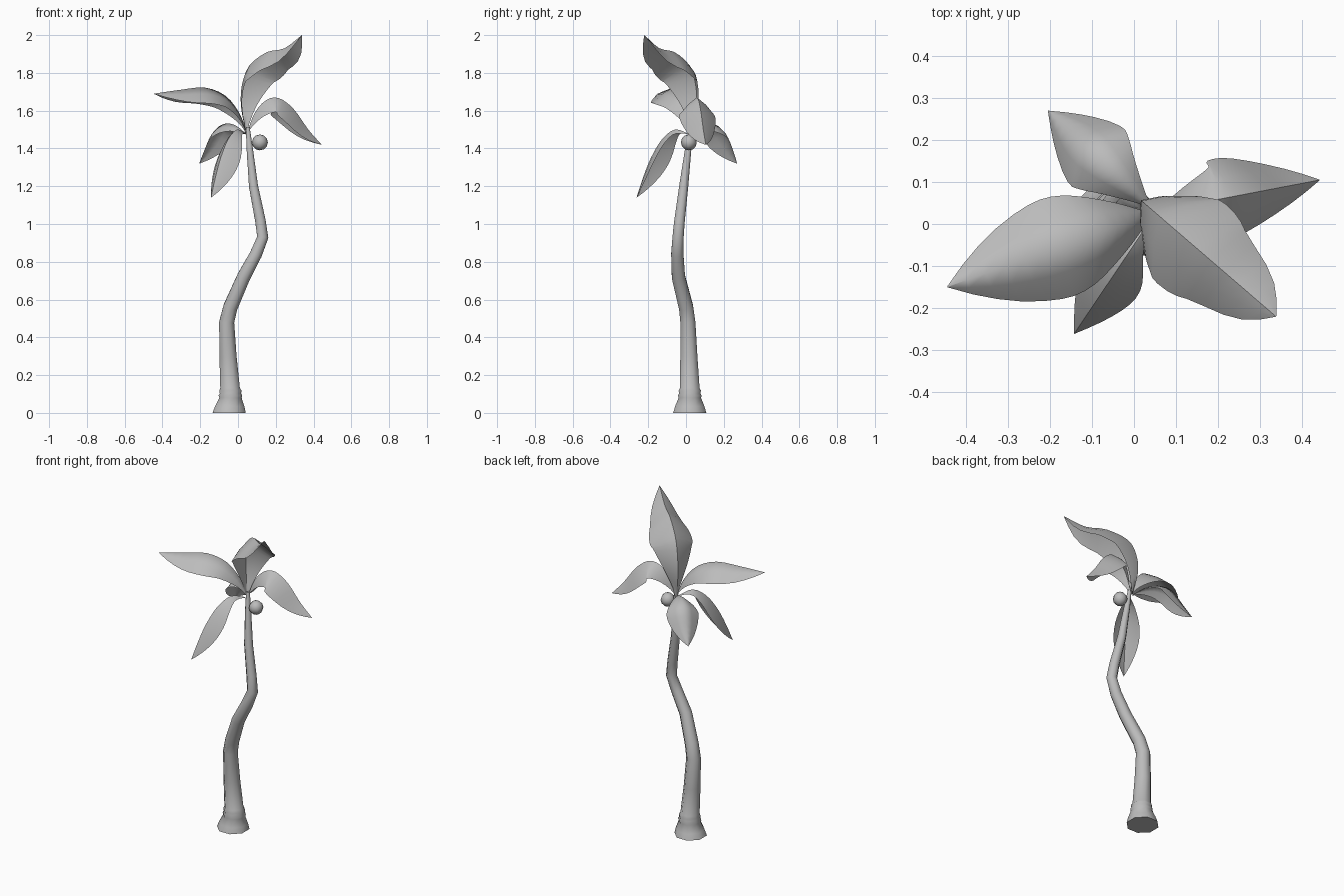
import bpy, bmesh, math
from mathutils import Vector

old = bpy.data.objects.get("Cube")
if old:
    bpy.data.objects.remove(old, do_unlink=True)

grey = bpy.data.materials.new("matte_grey")
grey.use_nodes = True
grey.diffuse_color = (0.5, 0.5, 0.5, 1)
grey.node_tree.nodes["Principled BSDF"].inputs["Base Color"].default_value = (0.5, 0.5, 0.5, 1)


def finish(name, bm, angle):
    bmesh.ops.recalc_face_normals(bm, faces=bm.faces)
    mesh = bpy.data.meshes.new(name)
    bm.to_mesh(mesh)
    bm.free()
    mesh.materials.append(grey)
    ob = bpy.data.objects.new(name, mesh)
    bpy.context.collection.objects.link(ob)
    bpy.ops.object.select_all(action='DESELECT')
    ob.select_set(True)
    bpy.context.view_layer.objects.active = ob
    bpy.ops.object.shade_smooth_by_angle(angle=math.radians(angle))
    return ob


def bridge(bm, rows, closed):
    for a, b in zip(rows, rows[1:]):
        n = len(a)
        for i in range(n if closed else n - 1):
            j = (i + 1) % n
            bm.faces.new((a[i], a[j], b[j], b[i]))


def catmull(pts, steps):
    """Smooth path through the points."""
    p = [2 * pts[0] - pts[1]] + pts + [2 * pts[-1] - pts[-2]]
    out = []
    for i in range(1, len(p) - 2):
        a, b, c, d = p[i - 1:i + 3]
        for k in range(steps):
            t = k / steps
            out.append(0.5 * (2 * b + (c - a) * t + (2 * a - 5 * b + 4 * c - d) * t * t
                              + (3 * b - a - 3 * c + d) * t ** 3))
    return out + [pts[-1]]


# Trunk: flared foot, two swollen bands, then a bending taper (x, y, z, radius)
TRUNK = [(-.047, .02, 0, .095), (-.044, .02, .035, .084), (-.04, .02, .08, .064),
         (-.04, .02, .092, .068), (-.04, .02, .104, .061), (-.04, .02, .118, .064),
         (-.042, .02, .132, .056), (-.053, .015, .3, .049), (-.06, .01, .48, .043),
         (-.04, 0, .56, .041), (.03, -.04, .72, .038), (.095, -.046, .84, .035),
         (.131, -.042, .93, .032), (.118, -.034, 1.02, .03), (.082, -.012, 1.2, .026),
         (.062, .012, 1.4, .018), (.052, .025, 1.51, .011)]
bm = bmesh.new()
rings = []
for i, (x, y, z, r) in enumerate(TRUNK):
    before, after = TRUNK[max(i - 1, 0)], TRUNK[min(i + 1, len(TRUNK) - 1)]
    axis = Vector(after[:3]) - Vector(before[:3])
    if z < 0.2:
        axis = Vector((0, 0, 1))
    turn = Vector((0, 0, 1)).rotation_difference(axis)
    ring = []
    for k in range(8):
        a = math.tau * (k + 0.5) / 8
        ring.append(bm.verts.new(Vector((x, y, z)) + turn @ Vector((r * math.cos(a), r * math.sin(a), 0))))
    rings.append(ring)
bridge(bm, rings, True)
bm.faces.new(rings[0][::-1])
bm.faces.new(rings[-1])
finish("trunk", bm, 50)

# Coconut
bm = bmesh.new()
bmesh.ops.create_uvsphere(bm, u_segments=8, v_segments=6, radius=0.042)
bmesh.ops.translate(bm, verts=bm.verts, vec=(.116, .015, 1.432))
finish("coconut", bm, 60)


def leaf(name, start, tip, rib, width, droop):
    """Folded leaf: rib lists (reach as a share of the span, height)."""
    start, tip = Vector(start), Vector(tip)
    span = tip - start
    out = Vector((span.x, span.y, 0)).normalized()
    side = Vector((-out.y, out.x, 0))
    pts = [Vector((start.x + span.x * s, start.y + span.y * s, z)) for s, z in rib]
    path = catmull(pts, 3)
    dist = [0]
    for a, b in zip(path, path[1:]):
        dist.append(dist[-1] + (b - a).length)
    bm = bmesh.new()
    rows = []
    for i, p in enumerate(path):
        t = dist[i] / dist[-1]
        tangent = (path[min(i + 1, len(path) - 1)] - path[max(i - 1, 0)]).normalized()
        normal = tangent.cross(side)
        if i == 0:
            normal = Vector((0, 0, 1))
        shape = math.sin(math.pi * t ** 1.15) ** 0.9 if 0 < t < 1 else 0
        shape = max(shape, 0.06 * (1 - t), 0.01)
        rows.append([bm.verts.new(p + side * width * shape * u
                                  - normal * droop * shape * abs(u) ** 1.3)
                     for u in (-1, -.5, 0, .5, 1)])
    bridge(bm, rows, False)
    finish(name, bm, 70)


leaf("leaf_upright", (.03, .045), (.338, -.22),
     [(.04, 1.48), (-.04, 1.62), (-.02, 1.74), (.1, 1.84), (.4, 1.91), (.7, 1.93), (1, 2)], .125, .12)
leaf("leaf_right", (.045, .025), (-.445, -.15),
     [(0, 1.49), (.08, 1.59), (.23, 1.68), (.45, 1.722), (.72, 1.71), (1, 1.69)], .122, .085)
leaf("leaf_left", (.05, .03), (.443, .105),
     [(0, 1.49), (.1, 1.59), (.25, 1.655), (.42, 1.667), (.62, 1.61), (.82, 1.5), (1, 1.42)], .097, .095)
leaf("leaf_back", (.04, .04), (-.205, .27),
     [(0, 1.48), (.2, 1.52), (.42, 1.532), (.65, 1.5), (.85, 1.4), (1, 1.32)], .093, .07)
leaf("leaf_front", (.04, .01), (-.143, -.262),
     [(0, 1.48), (.25, 1.5), (.5, 1.45), (.72, 1.35), (.88, 1.24), (1, 1.14)], .075, .07)
